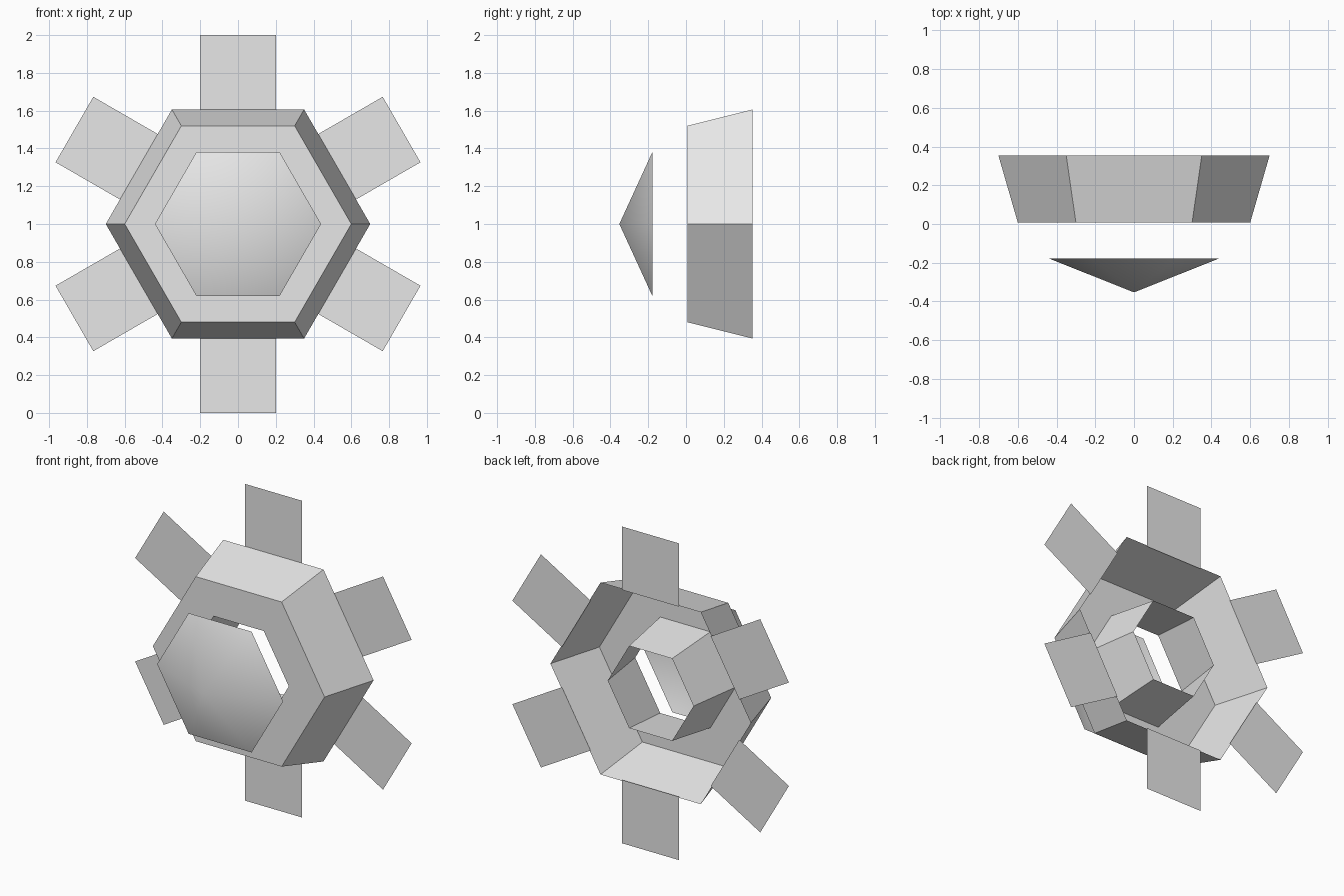
import bpy
import math
from mathutils import Vector

cube = bpy.data.objects.get("Cube")
if cube:
    bpy.data.objects.remove(cube, do_unlink=True)

SIDES = 6
CENTER_Z = 1.0
BACK, PLATE, DISH_RIM, DISH_TIP = 0.353, 0.007, -0.178, -0.353

grey = bpy.data.materials.new("light_grey")
grey.use_nodes = True
grey.diffuse_color = (0.8, 0.8, 0.8, 1)
grey.node_tree.nodes["Principled BSDF"].inputs["Base Color"].default_value = (0.8, 0.8, 0.8, 1)


def add_object(name, verts, faces):
    mesh = bpy.data.meshes.new(name)
    mesh.from_pydata(verts, [], faces)
    mesh.materials.append(grey)
    obj = bpy.data.objects.new(name, mesh)
    bpy.context.collection.objects.link(obj)
    return obj


def polar(radius, angle, y):
    return Vector((radius * math.cos(angle), y, CENTER_Z + radius * math.sin(angle)))


def hexagon(radius, y):
    return [polar(radius, math.tau * i / SIDES, y) for i in range(SIDES)]


# Hollow body: flared outer wall, front plate, inner tube, open at the back
profile = [(0.7, BACK), (0.6, PLATE), (0.35, PLATE), (0.3, BACK)]
verts = [v for radius, y in profile for v in hexagon(radius, y)]
faces = []
for ring in range(len(profile) - 1):
    for i in range(SIDES):
        a, b = ring * SIDES + i, ring * SIDES + (i + 1) % SIDES
        faces.append((a, a + SIDES, b + SIDES, b))
add_object("hexagonal_body", verts, faces)

# Shallow dish floating in front, smooth shaded and open behind
tip = Vector((0, DISH_TIP, CENTER_Z))
dish = add_object("front_dish", hexagon(0.44, DISH_RIM) + [tip],
                  [(i, (i + 1) % SIDES, SIDES) for i in range(SIDES)])
dish.data.polygons.foreach_set("use_smooth", [True] * SIDES)

# Six thin square panels around the back rim
for i in range(SIDES):
    angle = math.tau * (i + 0.5) / SIDES
    side = Vector((-math.sin(angle), 0, math.cos(angle))) * 0.2
    inner, outer = polar(0.6, angle, BACK), polar(1.0, angle, BACK)
    add_object(f"panel_{i + 1}",
               [inner - side, outer - side, outer + side, inner + side],
               [(0, 1, 2, 3)])
